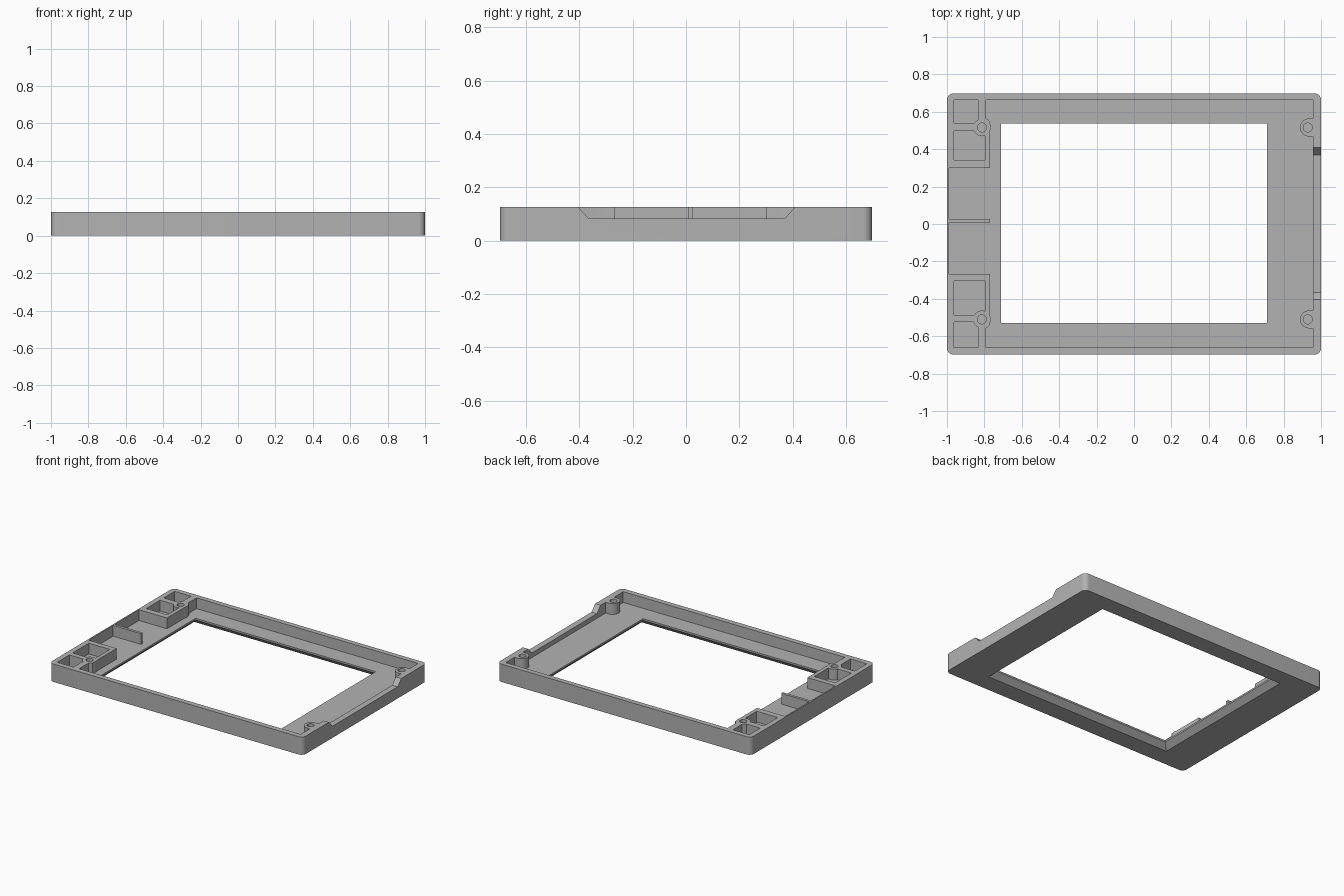
import bpy, bmesh, math

cube = bpy.data.objects.get("Cube")
if cube:
    bpy.data.objects.remove(cube, do_unlink=True)

TOP, FLOOR, OVER = 0.127, 0.05, 0.2

grey = bpy.data.materials.new("plain_grey")
grey.use_nodes = True
grey.diffuse_color = (0.45, 0.45, 0.45, 1)
grey.node_tree.nodes["Principled BSDF"].inputs["Base Color"].default_value = (0.45, 0.45, 0.45, 1)


def loft(name, low, high, z0, z1):
    """Solid between two matching outlines."""
    bm = bmesh.new()
    a = [bm.verts.new((x, y, z0)) for x, y in low]
    b = [bm.verts.new((x, y, z1)) for x, y in high]
    bm.faces.new(a)
    bm.faces.new(b)
    for i in range(len(a)):
        j = (i + 1) % len(a)
        bm.faces.new((a[i], a[j], b[j], b[i]))
    bmesh.ops.recalc_face_normals(bm, faces=bm.faces)
    mesh = bpy.data.meshes.new(name)
    bm.to_mesh(mesh)
    bm.free()
    mesh.materials.append(grey)
    ob = bpy.data.objects.new(name, mesh)
    bpy.context.collection.objects.link(ob)
    return ob


def prism(name, outline, z0, z1):
    return loft(name, outline, outline, z0, z1)


def rect(x0, x1, y0, y1):
    return [(x0, y0), (x1, y0), (x1, y1), (x0, y1)]


def arc(cx, cy, r, start, end, n):
    angles = [math.radians(start + (end - start) * i / n) for i in range(n + 1)]
    return [(cx + r * math.cos(t), cy + r * math.sin(t)) for t in angles]


def circle(cx, cy, r, n=32):
    return arc(cx, cy, r, 0, 360, n)[:-1]


def combine(target, tool, operation):
    bpy.context.view_layer.objects.active = target
    mod = target.modifiers.new("combine", "BOOLEAN")
    mod.operation, mod.object, mod.solver = operation, tool, "EXACT"
    bpy.ops.object.modifier_apply(modifier=mod.name)
    bpy.data.objects.remove(tool, do_unlink=True)


def cut(outline, z0, z1=OVER):
    combine(frame, prism("cutter", outline, z0, z1), "DIFFERENCE")


# Outer body with rounded corners
R = 0.035
corners = [(1, 1, 0), (-1, 1, 90), (-1, -1, 180), (1, -1, 270)]
outline = []
for sx, sy, a in corners:
    outline += arc(sx * (1 - R), sy * (0.698 - R), R, a, a + 90, 8)
frame = prism("bezel_frame", outline, 0, TOP)

# Main cavity, leaving corner blocks and a centre rib on one side
cut([(0.957, -0.66), (0.957, 0.662), (-0.79, 0.662), (-0.79, 0.565),
     (-0.77, 0.548), (-0.77, 0.3), (-0.99, 0.3), (-0.99, 0.027),
     (-0.77, 0.027), (-0.77, 0.008), (-0.99, 0.008), (-0.99, -0.267),
     (-0.77, -0.267), (-0.77, -0.54), (-0.79, -0.557), (-0.79, -0.66)], FLOOR)

# Pockets in the corner blocks
for x1, y0, y1 in [(-0.834, 0.54, 0.662), (-0.797, 0.342, 0.497),
                   (-0.797, -0.487, -0.305), (-0.834, -0.66, -0.524)]:
    cut(rect(-0.963, x1, y0, y1), FLOOR)

# Window opening, flared towards the underside
wx, y0, y1, flare = 0.71, -0.53, 0.537, 0.038
cut(rect(-wx, wx, y0, y1), -OVER)
combine(frame, loft("cutter", rect(-wx - flare, wx + flare, y0 - flare, y1 + flare),
                    rect(-wx, wx, y0, y1), 0, FLOOR - 0.012), "DIFFERENCE")

# Screw bosses and their holes
for y in (0.516, -0.51):
    post = prism("boss", circle(-0.813, y, 0.047), FLOOR - 0.01, TOP)
    combine(frame, post, "UNION")
    shape = arc(0.936, y, 0.048, 90, 270, 16) + [(0.97, y - 0.048), (0.97, y + 0.048)]
    combine(frame, prism("boss", shape, FLOOR - 0.01, TOP), "UNION")
    for x in (-0.813, 0.929):
        cut(circle(x, y, 0.024), FLOOR)

# Sloped notch in the side wall
low, rise = 0.083, TOP - 0.083
notch = loft("cutter", rect(0.957, 1.1, -0.365, 0.37),
             rect(0.957, 1.1, -0.365 - 2 * rise * 0.9, 0.37 + 2 * rise * 0.9),
             low, TOP + rise)
combine(frame, notch, "DIFFERENCE")

# Smooth the rounded corners and posts only
bpy.ops.object.select_all(action="DESELECT")
frame.select_set(True)
bpy.context.view_layer.objects.active = frame
bpy.ops.object.shade_smooth_by_angle(angle=math.radians(30))
